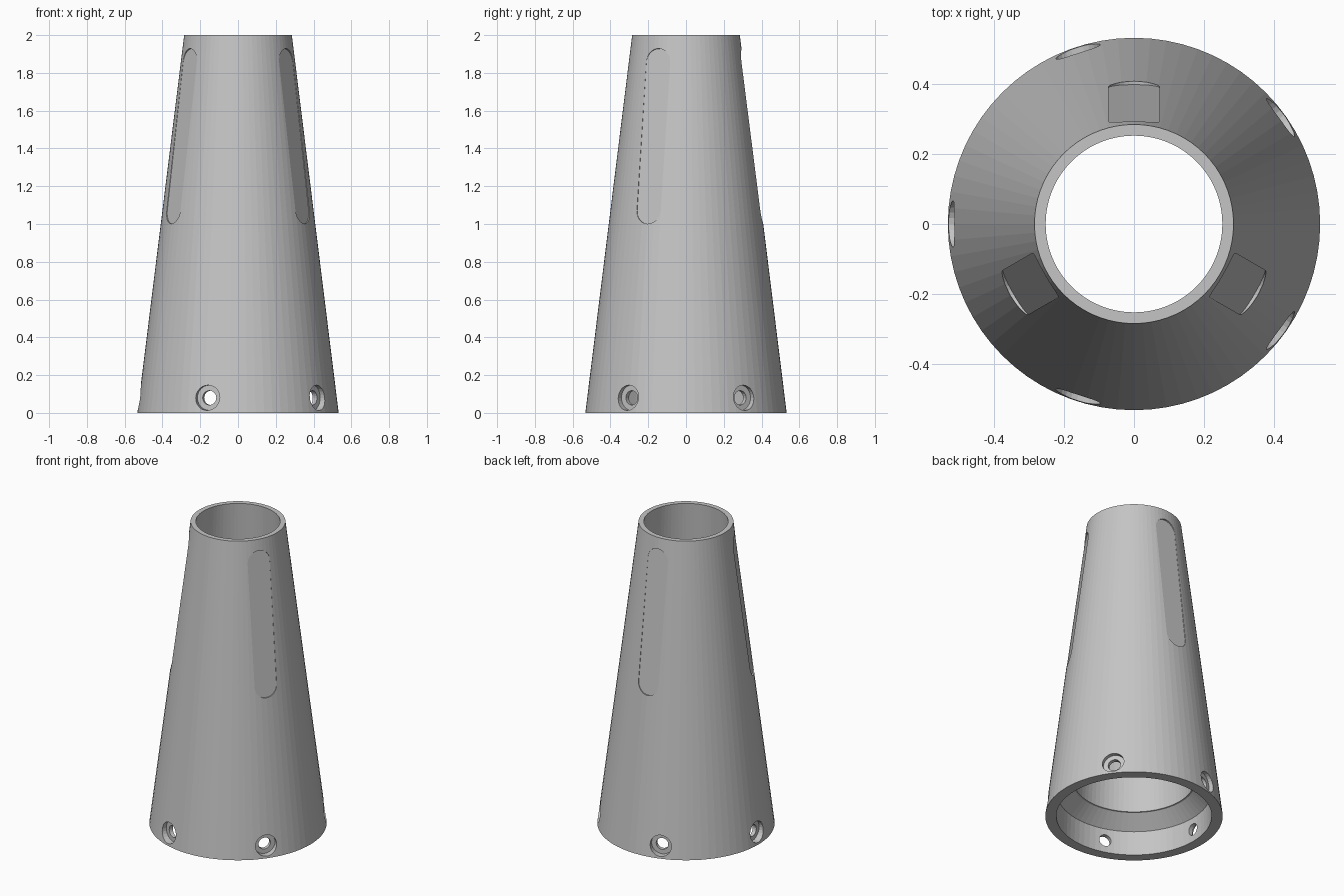
import bpy, bmesh, math
from mathutils import Matrix, Vector

cube = bpy.data.objects.get("Cube")
if cube:
    bpy.data.objects.remove(cube, do_unlink=True)

BASE_R, TOP_R, HEIGHT = 0.533, 0.285, 2.0
SLOPE = math.atan((BASE_R - TOP_R) / HEIGHT)

grey = bpy.data.materials.new("neutral grey")
grey.use_nodes = True
grey.diffuse_color = (0.56, 0.56, 0.56, 1)
grey.node_tree.nodes["Principled BSDF"].inputs["Base Color"].default_value = grey.diffuse_color


def finish(name, bm):
    """Turn a bmesh into a clean, outward facing object."""
    bmesh.ops.remove_doubles(bm, verts=bm.verts, dist=1e-5)
    bmesh.ops.recalc_face_normals(bm, faces=bm.faces)
    mesh = bpy.data.meshes.new(name)
    bm.to_mesh(mesh)
    bm.free()
    mesh.materials.append(grey)
    obj = bpy.data.objects.new(name, mesh)
    bpy.context.collection.objects.link(obj)
    return obj


def lathe(profile, sides, closed):
    """Spin (radius, z) points around the z axis."""
    bm = bmesh.new()
    verts = [bm.verts.new((r, 0, z)) for r, z in profile]
    pairs = list(zip(verts, verts[1:]))
    if closed:
        pairs.append((verts[-1], verts[0]))
    edges = [bm.edges.new(p) for p in pairs]
    bmesh.ops.spin(bm, geom=verts + edges, axis=(0, 0, 1), cent=(0, 0, 0),
                   angle=math.tau, steps=sides, use_duplicate=False)
    return bm


def slot_prism(length, radius, depth):
    """Rounded slot outline in xy, extruded from z = 0 to depth."""
    bm = bmesh.new()
    steps = 16
    outline = []
    for end in (1, -1):
        for i in range(steps + 1):
            a = math.pi * i / steps + (0 if end > 0 else math.pi)
            outline.append(bm.verts.new((radius * math.cos(a),
                                         radius * math.sin(a) + end * (length / 2 - radius), 0)))
    face = bm.faces.new(outline)
    new = bmesh.ops.extrude_face_region(bm, geom=[face])["geom"]
    bmesh.ops.translate(bm, vec=(0, 0, depth),
                        verts=[v for v in new if isinstance(v, bmesh.types.BMVert)])
    return bm


def outward(angle, radius, z, tilt):
    """Place local z along the outward direction, raised by tilt; local y runs up the wall."""
    return (Matrix.Rotation(angle, 4, "Z") @ Matrix.Translation((radius, 0, z))
            @ Matrix.Rotation(-tilt, 4, "Y")
            @ Matrix(((0, 0, 1, 0), (1, 0, 0, 0), (0, 1, 0, 0), (0, 0, 0, 1))))


def cut(body, cutter):
    mod = body.modifiers.new(cutter.name, "BOOLEAN")
    mod.operation, mod.solver, mod.object = "DIFFERENCE", "EXACT", cutter
    cutter.hide_render = True
    bpy.context.view_layer.objects.active = body
    bpy.ops.object.modifier_apply(modifier=mod.name)
    bpy.data.objects.remove(cutter, do_unlink=True)


# Tapered sleeve with a base socket, an internal chamfer, a lip and a tapered bore
body = finish("tapered_sleeve", lathe(
    [(BASE_R, 0), (TOP_R, HEIGHT), (0.253, HEIGHT), (0.36, 0.237),
     (0.37, 0.235), (0.46, 0.157), (0.467, 0)], 72, True))

# Three shallow rounded slots on the upper wall
slot_z = 1.465
wall_r = BASE_R - slot_z * math.tan(SLOPE)
for i in range(3):
    slot = finish("slot_cutter", slot_prism(0.935, 0.073, 0.1))
    place = outward(math.radians(90 + 120 * i), wall_r, slot_z, SLOPE)
    slot.data.transform(place @ Matrix.Translation((0, 0, -0.01)))
    cut(body, slot)

# Five counterbored screw holes around the base
for i in range(5):
    hole = finish("screw_hole_cutter", lathe(
        [(0, 0.40), (0.038, 0.40), (0.038, 0.489), (0.067, 0.489), (0.067, 0.6), (0, 0.6)],
        24, False))
    hole.data.transform(outward(math.radians(180 + 72 * i), 0, 0.08, 0))
    cut(body, hole)
